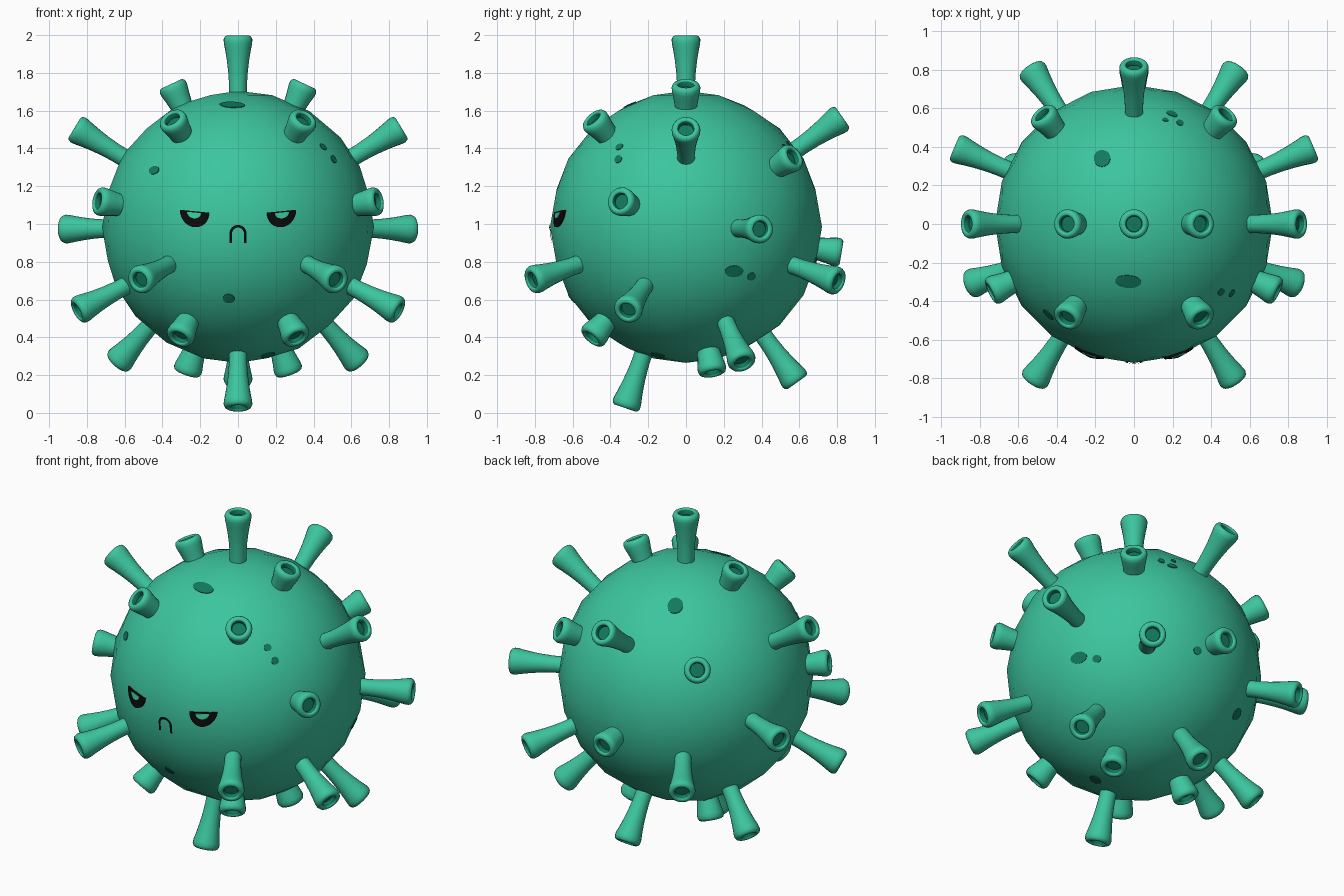
import bpy, bmesh, math
from mathutils import Vector
from mathutils.bvhtree import BVHTree

if "Cube" in bpy.data.objects:
    bpy.data.objects.remove(bpy.data.objects["Cube"])

CENTRE = Vector((0, 0, 0.985))
R = 0.72
LONG, SHORT = 1.012, 0.835


def material(name, rgb):
    m = bpy.data.materials.new(name)
    m.diffuse_color = (*rgb, 1)
    m.use_nodes = True
    m.node_tree.nodes["Principled BSDF"].inputs["Base Color"].default_value = m.diffuse_color
    return m


GREEN = material("sea green", (0.045, 0.56, 0.345))
DARK = material("dark green", (0.006, 0.19, 0.11))
BLACK = material("black", (0.003, 0.003, 0.003))


def add(name, mesh, loc=CENTRE):
    ob = bpy.data.objects.new(name, mesh)
    ob.location = loc
    bpy.context.collection.objects.link(ob)
    return ob


def finish(bm, name, mats, angle=40):
    me = bpy.data.meshes.new(name)
    bm.to_mesh(me)
    for m in mats:
        me.materials.append(m)
    for p in me.polygons:
        p.use_smooth = True
    me.set_sharp_from_angle(angle=math.radians(angle))
    return me


# Round body
bm = bmesh.new()
bmesh.ops.create_icosphere(bm, subdivisions=3, radius=R)
bmesh.ops.recalc_face_normals(bm, faces=bm.faces)
body_tree = BVHTree.FromBMesh(bm)
add("body", finish(bm, "body", [GREEN]))
bm.free()

# Flared spike with a hollow dark tip, tip at the origin pointing along +z
PROFILE = [(0.040, -0.035), (0.043, -0.006), (0.049, 0), (0.060, 0),
           (0.070, -0.006), (0.076, -0.020), (0.075, -0.040), (0.068, -0.075),
           (0.059, -0.130), (0.052, -0.190), (0.048, -0.250), (0.047, -0.370)]
N = 24
bm = bmesh.new()
rings = [[bm.verts.new((r * math.cos(i * math.tau / N), r * math.sin(i * math.tau / N), z))
          for i in range(N)] for r, z in PROFILE]
for k, (a, b) in enumerate(zip(rings, rings[1:])):
    for i in range(N):
        j = (i + 1) % N
        bm.faces.new((a[i], b[i], b[j], a[j])).material_index = 1 if k == 0 else 0
bm.faces.new(rings[0]).material_index = 1
bm.faces.new(list(reversed(rings[-1])))
spike_mesh = finish(bm, "spike", [GREEN, DARK], 50)
bm.free()

# Spike directions; those off the middle plane are mirrored
LONG_DIRS = [(0, 0, 1), (0.85, 0, 0.515), (0, 0.82, 0.575), (0.525, 0.79, -0.285),
             (0.925, 0.395, -0.012), (0.83, -0.305, -0.435), (0.525, -0.82, -0.285),
             (0, -0.318, -0.947), (0.64, 0.30, -0.72), (0, 0.57, -0.80)]
SHORT_DIRS = [(0.353, 0, 0.757), (0, 0.81, -0.135), (0.475, 0.565, 0.37),
              (0.73, -0.345, 0.135), (0.34, -0.477, 0.555), (0.303, -0.487, -0.572),
              (0.27, 0.14, -0.768)]
for kind, dirs, dist in (("long_spike", LONG_DIRS, LONG), ("short_spike", SHORT_DIRS, SHORT)):
    for x, y, z in dirs:
        for s in ((1, -1) if x else (1,)):
            d = Vector((s * x, y, z)).normalized()
            ob = add(kind, spike_mesh, CENTRE + d * dist)
            ob.rotation_mode = 'QUATERNION'
            ob.rotation_quaternion = d.to_track_quat('Z', 'Y')


def on_body(p, lift):
    d = Vector(p).normalized()
    return body_tree.ray_cast(Vector((0, 0, 0)), d)[0] + d * lift


def plate(name, rows, mat, lift, closed):
    """Thin plate over rows of points, laid on the body surface."""
    bm = bmesh.new()
    grid = [[bm.verts.new(on_body(p, lift)) for p in row] for row in rows]
    if closed:  # skirt round the outer ring
        grid.append([bm.verts.new(on_body(p, -0.004)) for p in rows[-1]])
    n = len(rows[0])
    for a, b in zip(grid, grid[1:]):
        for i in range(n if closed else n - 1):
            j = (i + 1) % n
            bm.faces.new((a[i], b[i], b[j], a[j]))
    if closed:
        bm.faces.new(list(reversed(grid[0])))
    bm.normal_update()
    f = next(iter(bm.faces))
    if f.normal.dot(f.calc_center_median()) < 0:
        bmesh.ops.reverse_faces(bm, faces=bm.faces)
    add(name, finish(bm, name, [mat]))
    bm.free()


def shrink(outline, mid, steps=6):
    return [[mid + (p - mid) * (k / steps) for p in outline] for k in range(1, steps + 1)]


# Dark spots: position relative to the body centre, half width, half height
SPOTS = [((-0.03, -0.30, 0.65), 0.068, 0.036), ((-0.445, -0.47, 0.30), 0.036, 0.024),
         ((0.45, -0.352, 0.422), 0.022, 0.022), ((0.508, -0.36, 0.359), 0.022, 0.022),
         ((-0.048, -0.60, -0.377), 0.032, 0.029), ((0.16, -0.15, -0.68), 0.042, 0.034),
         ((0.62, 0.254, -0.235), 0.052, 0.033), ((0.57, 0.35, -0.265), 0.025, 0.022),
         ((-0.166, 0.342, 0.605), 0.044, 0.052), ((0.197, 0.572, 0.38), 0.03, 0.022),
         ((0.163, 0.54, 0.44), 0.016, 0.016), ((0.24, 0.527, 0.42), 0.019, 0.024),
         ((0.105, 0.683, -0.187), 0.025, 0.025), ((-0.32, 0.52, -0.37), 0.032, 0.038)]
for pos, w, h in SPOTS:
    n = Vector(pos).normalized()
    u = Vector((0, 0, 1)).cross(n).normalized()
    v = n.cross(u)
    mid = n * R
    edge = [mid + u * w * math.cos(t * math.tau / 28) + v * h * math.sin(t * math.tau / 28)
            for t in range(28)]
    plate("spot", shrink(edge, mid, 5), DARK, 0.004, True)


def front(x, z):
    z -= CENTRE.z
    return Vector((x, -math.sqrt(0.51 - x * x - z * z), z))


def half_disc(s, cx, cz, rx, rz):
    """Lower half disc whose flat top slopes down toward the nose."""
    pts = []
    for k in range(25):
        a = math.pi + math.pi * k / 24
        x, z = rx * math.cos(a), rz * math.sin(a)
        pts.append(front(s * (cx + x), cz + z + 0.1 * x))
    for k in range(1, 12):
        x = rx - 2 * rx * k / 12
        pts.append(front(s * (cx + x), cz + 0.1 * x))
    return pts, front(s * cx, cz - rz * 0.4)


# Scowling eyes
for s, side in ((-1, "left"), (1, "right")):
    plate(side + "_eye", shrink(*half_disc(s, 0.23, 1.067, 0.076, 0.083)), BLACK, 0.010, True)
    plate(side + "_iris", shrink(*half_disc(s, 0.229, 1.060, 0.037, 0.031)), GREEN, 0.014, True)

# Frowning arched mouth
def arch(r):
    legs = [0.9 + 0.05 * k / 5 for k in range(5)]
    return ([front(-r, z) for z in legs]
            + [front(-r * math.cos(math.pi * k / 16), 0.95 + r * math.sin(math.pi * k / 16))
               for k in range(17)]
            + [front(r, z) for z in reversed(legs)])


plate("mouth", [arch(0.045), arch(0.038), arch(0.031)], BLACK, 0.006, False)
